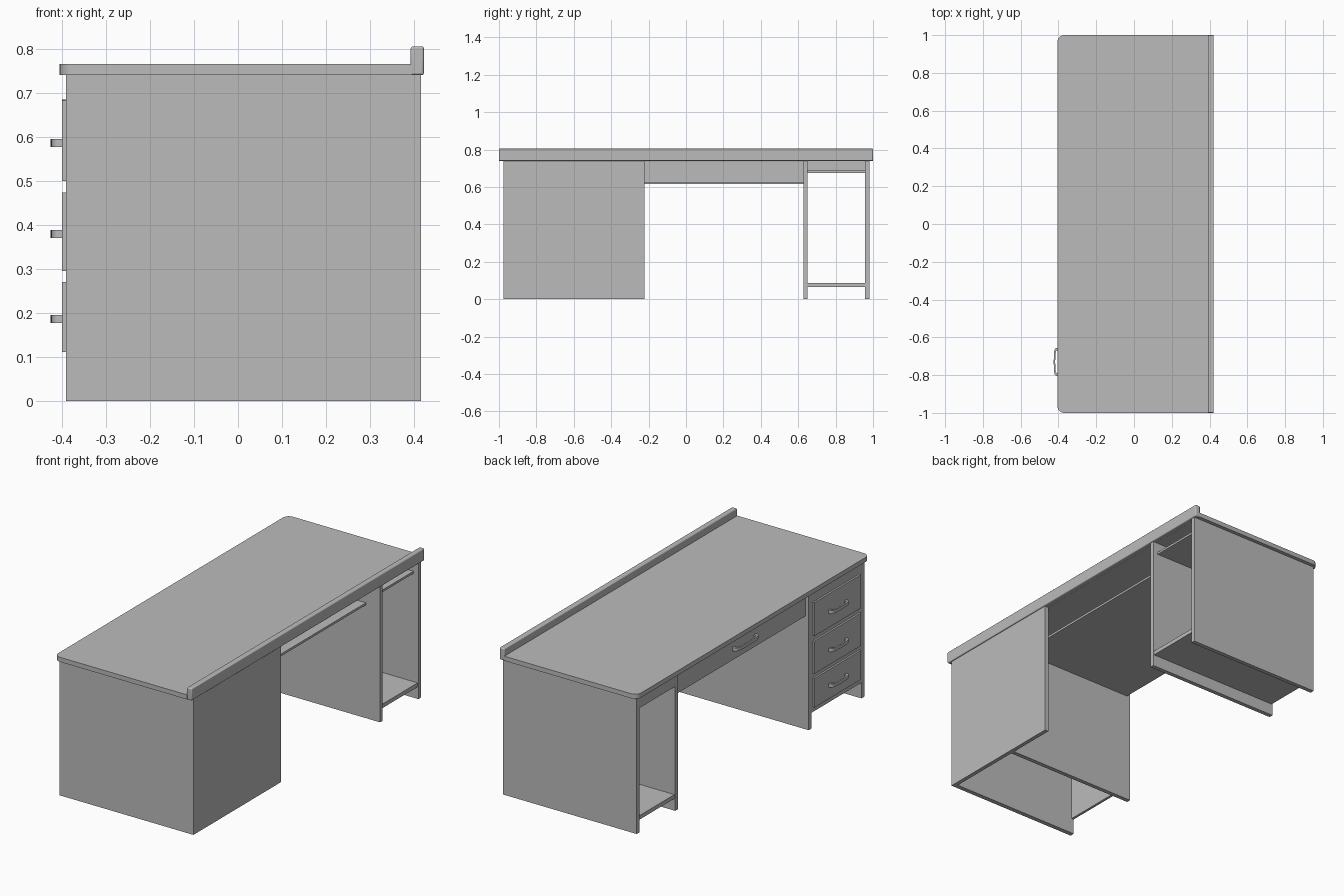
import bpy, bmesh, math

cube = bpy.data.objects.get("Cube")
if cube:
    bpy.data.objects.remove(cube, do_unlink=True)

grey = bpy.data.materials.new("plain_grey")
grey.use_nodes = True
COLOUR = (0.5, 0.5, 0.5, 1)
grey.diffuse_color = COLOUR
grey.node_tree.nodes["Principled BSDF"].inputs["Base Color"].default_value = COLOUR


def finish(name, bm):
    bmesh.ops.recalc_face_normals(bm, faces=bm.faces)
    mesh = bpy.data.meshes.new(name)
    bm.to_mesh(mesh)
    bm.free()
    mesh.materials.append(grey)
    obj = bpy.data.objects.new(name, mesh)
    bpy.context.collection.objects.link(obj)
    return obj


def box(name, xs, ys, zs):
    bm = bmesh.new()
    bmesh.ops.create_cube(bm, size=1)
    for v in bm.verts:
        v.co = [lo + (c + 0.5) * (hi - lo) for c, (lo, hi) in zip(v.co, (xs, ys, zs))]
    return finish(name, bm)


def prism(name, outline, z0, z1):
    """Extrude a flat outline between two heights."""
    bm = bmesh.new()
    face = bm.faces.new([bm.verts.new((x, y, z0)) for x, y in outline])
    top = bmesh.ops.extrude_face_region(bm, geom=[face])["geom"]
    bmesh.ops.translate(bm, vec=(0, 0, z1 - z0),
                        verts=[v for v in top if isinstance(v, bmesh.types.BMVert)])
    return finish(name, bm)


def smooth(obj):
    bpy.ops.object.select_all(action="DESELECT")
    obj.select_set(True)
    bpy.context.view_layer.objects.active = obj
    bpy.ops.object.shade_smooth_by_angle(angle=math.radians(35))


def handle(name, x, y, z, length, depth):
    """Bow handle projecting towards -x."""
    def arc(half, reach):
        pts = []
        for i in range(13):
            a = math.pi * i / 12
            c, s = math.cos(a), math.sin(a)
            pts.append((x - reach * s ** 0.5 if s > 1e-6 else x,
                        y + half * math.copysign(abs(c) ** 0.5, c)))
        return pts
    outline = arc(length / 2, depth) + arc(length / 2 - 0.014, depth - 0.008)[::-1]
    smooth(prism(name, outline, z - 0.009, z + 0.009))


# Desktop with two rounded corners, and the raised ledge
R = 0.035
corners = [(0.395, -1), (0.395, 1)]
for side in (1, -1):
    steps = range(7) if side > 0 else range(6, -1, -1)
    for i in steps:
        a = math.pi / 2 * i / 6
        corners.append((-0.405 + R - R * math.sin(a), side * (1 - R + R * math.cos(a))))
smooth(prism("desktop", corners, 0.74, 0.765))
ledge = box("ledge", (0.392, 0.422), (-1, 1), (0.74, 0.805))
bevel = ledge.modifiers.new("rounded_top", "BEVEL")
bevel.width, bevel.segments = 0.005, 3
smooth(ledge)

# Upright panels
BACK = 0.393
for name, y0, y1, x1 in (("pedestal_outer_panel", -0.975, -0.95, BACK),
                         ("pedestal_inner_panel", -0.52, -0.497, BACK),
                         ("shelf_inner_panel", 0.627, 0.65, 0.415),
                         ("shelf_outer_panel", 0.957, 0.98, 0.415)):
    box(name, (-0.39, x1), (y0, y1), (0, 0.74))
box("pedestal_back", (BACK, 0.415), (-0.975, -0.515), (0, 0.74))
box("modesty_panel", (BACK, 0.415), (-0.515, -0.222), (0, 0.74))

# Drawer pedestal front with three drawers
box("pedestal_front", (-0.389, -0.375), (-0.95, -0.52), (0.085, 0.74))
for name, z0, z1 in (("upper", 0.5, 0.682), ("middle", 0.295, 0.473), ("lower", 0.112, 0.27)):
    box(name + "_drawer_front", (-0.399, -0.389), (-0.935, -0.535), (z0, z1))
    handle(name + "_drawer_handle", -0.399, -0.73, (z0 + z1) / 2 - 0.005, 0.15, 0.026)

# Wide centre drawer: front board and tray
box("centre_drawer_front", (-0.37, -0.35), (-0.497, 0.627), (0.615, 0.736))
box("centre_drawer_tray", (-0.35, 0.33), (-0.497, 0.627), (0.615, 0.627))
handle("centre_drawer_handle", -0.37, 0.03, 0.675, 0.2, 0.03)

# Open shelf unit
box("shelf_rail", (-0.389, -0.37), (0.65, 0.957), (0.675, 0.74))
box("shelf_ceiling", (-0.37, 0.385), (0.65, 0.957), (0.675, 0.687))
box("shelf_board", (-0.385, 0.41), (0.65, 0.957), (0.065, 0.087))
